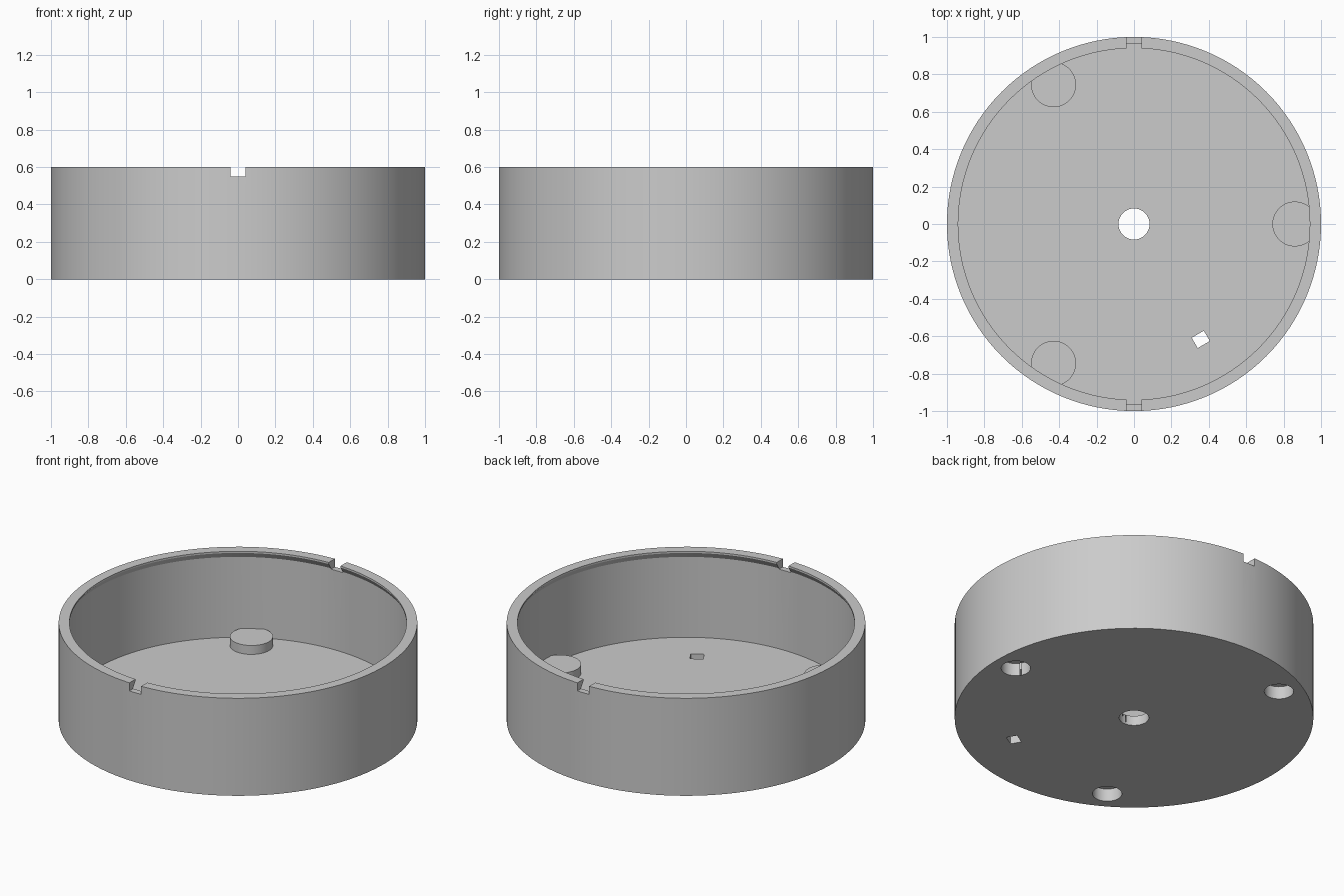
import bpy
import bmesh
from math import cos, sin, radians, pi
from mathutils import Matrix, Vector

if "Cube" in bpy.data.objects:
    bpy.data.objects.remove(bpy.data.objects["Cube"], do_unlink=True)

SEGMENTS = 128
HEIGHT = 0.6
FLOOR = 0.06
WALL = 0.963
LIP = 0.94
PAD_RING = 0.86

grey = bpy.data.materials.new("plain grey")
grey.use_nodes = True
grey.diffuse_color = (0.6, 0.6, 0.6, 1)
grey.node_tree.nodes["Principled BSDF"].inputs["Base Color"].default_value = (0.6, 0.6, 0.6, 1)


def finish(name, bm):
    bmesh.ops.recalc_face_normals(bm, faces=bm.faces)
    mesh = bpy.data.meshes.new(name)
    bm.to_mesh(mesh)
    bm.free()
    mesh.materials.append(grey)
    obj = bpy.data.objects.new(name, mesh)
    bpy.context.collection.objects.link(obj)
    return obj


def cylinder(name, x, y, radius, low, high):
    bm = bmesh.new()
    bmesh.ops.create_cone(bm, cap_ends=True, segments=64, radius1=radius, radius2=radius,
                          depth=high - low, matrix=Matrix.Translation((x, y, (low + high) / 2)))
    return finish(name, bm)


def box(name, centre, size, turn=0):
    bm = bmesh.new()
    matrix = (Matrix.Translation(centre) @ Matrix.Rotation(radians(turn), 4, "Z")
              @ Matrix.Diagonal((*size, 1)))
    bmesh.ops.create_cube(bm, size=1, matrix=matrix)
    return finish(name, bm)


def combine(target, tool, operation):
    mod = target.modifiers.new(tool.name, "BOOLEAN")
    mod.operation = operation
    mod.solver = "EXACT"
    mod.object = tool
    bpy.context.view_layer.objects.active = target
    bpy.ops.object.modifier_apply(modifier=mod.name)
    bpy.data.objects.remove(tool, do_unlink=True)


# Round tray: floor, wall and an undercut snap lip, turned from one profile
profile = [(0, 0), (1, 0), (1, HEIGHT), (LIP, HEIGHT), (LIP, 0.59),
           (WALL, 0.555), (WALL, FLOOR), (0, FLOOR)]
bm = bmesh.new()
points = [bm.verts.new((r, 0, z)) for r, z in profile]
edges = [bm.edges.new(pair) for pair in zip(points, points[1:])]
bmesh.ops.spin(bm, geom=points + edges, cent=Vector(), axis=(0, 0, 1),
               angle=2 * pi, steps=SEGMENTS, use_duplicate=False)
bmesh.ops.remove_doubles(bm, verts=bm.verts, dist=0.0001)
tray = finish("round_tray", bm)

# Three raised pads with blind pockets underneath
spots = [(PAD_RING * cos(radians(a)), PAD_RING * sin(radians(a))) for a in (0, 120, 240)]
for x, y in spots:
    combine(tray, cylinder("pad", x, y, 0.12, 0.03, 0.115), "UNION")
for x, y in spots:
    combine(tray, cylinder("pocket", x, y, 0.082, -0.1, 0.078), "DIFFERENCE")

# Centre hole and small turned rectangular hole through the floor
combine(tray, cylinder("centre_hole", 0, 0, 0.083, -0.1, 0.2), "DIFFERENCE")
combine(tray, box("cable_hole", (0.357, -0.617, 0), (0.075, 0.064, 0.4), 30), "DIFFERENCE")

# Notches through the rim at front and back
for side in (-1, 1):
    combine(tray, box("rim_notch", (0, side, 0.65), (0.08, 0.3, 0.2)), "DIFFERENCE")

# Smooth round walls with crisp edges
bpy.ops.object.select_all(action="DESELECT")
tray.select_set(True)
bpy.context.view_layer.objects.active = tray
bpy.ops.object.shade_smooth_by_angle(angle=radians(20))
